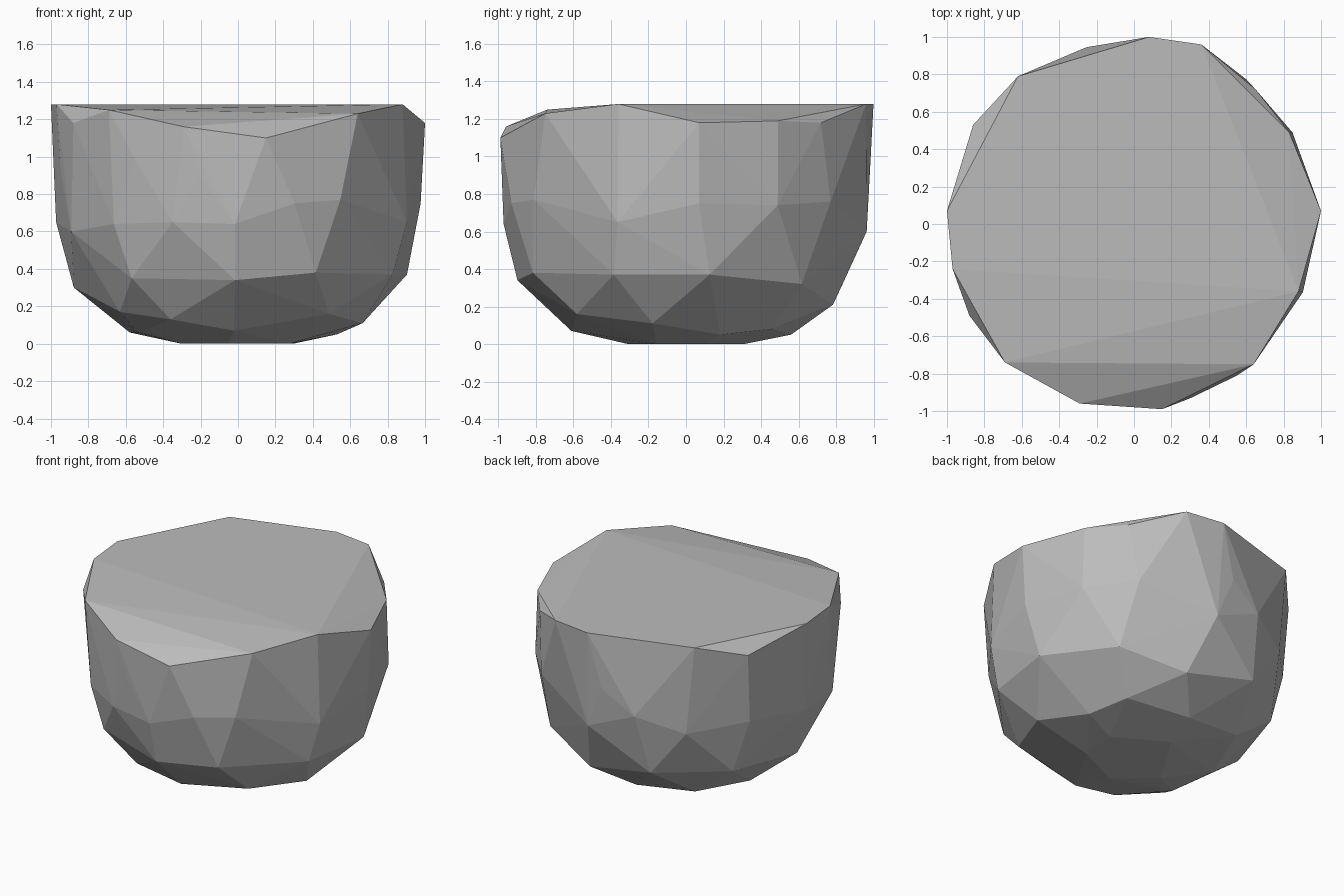
import bpy
import bmesh
from math import cos, sin, radians

default_cube = bpy.data.objects.get("Cube")
if default_cube:
    bpy.data.objects.remove(default_cube, do_unlink=True)


def flat_material(name, value):
    material = bpy.data.materials.new(name)
    material.use_nodes = True
    colour = (value, value, value, 1)
    material.diffuse_color = colour
    shader = material.node_tree.nodes["Principled BSDF"]
    shader.inputs["Base Color"].default_value = colour
    return material


# Chipped rim around the broken top, in hundredths of a unit
rim = [
    (-100, 7, 128), (-97, -24, 128), (-88, -49, 118), (-69, -74, 125),
    (-29, -96, 116), (15, -99, 110), (64, -75, 123), (88, -36, 128),
    (100, 7, 118), (83, 49, 119), (65, 72, 118), (36, 96, 128),
    (8, 100, 128), (-62, 79, 128), (-86, 53, 119),
]

# Corners of the rounded body: compass heading in degrees, height in hundredths
shoulder = [(258, 90), (236, 98), (194, 95), (91, 90)]
belly = [
    (269, 64), (288, 75), (304, 77), (338, 65), (4, 75), (30, 74), (52, 76),
    (84, 60), (105, 75), (125, 65), (150, 70), (177, 65), (203, 60),
    (227, 64), (249, 65),
]
lower = [
    (269, 34), (297, 38), (335, 37), (8, 37), (44, 32), (75, 21),
    (110, 32), (145, 32), (180, 30), (215, 17), (231, 35),
]
base = [
    (310, 16), (345, 11), (19, 5), (46, 8), (90, 5), (130, 10), (170, 6),
    (205, 6), (240, 13), (268, 7),
]
foot = [(heading, 0) for heading in (20, 100, 196, 260, 330)]


def body_corner(heading, height):
    """Place a corner on a blunt, rounded bowl profile."""
    z = height / 100
    depth = max(0, 1 - (z + 0.01) / 0.9)
    radius = 0.98 * (1 - depth ** 3) ** (1 / 3)
    angle = radians(heading)
    return radius * cos(angle), radius * sin(angle), z


# Faceted boulder wrapped tightly around all its corners
bm = bmesh.new()
for corner in rim:
    bm.verts.new([value / 100 for value in corner])
for ring in (shoulder, belly, lower, base, foot):
    for heading, height in ring:
        bm.verts.new(body_corner(heading, height))
hull = bmesh.ops.convex_hull(bm, input=bm.verts[:])
unused = [v for v in bm.verts if not v.link_faces]
bmesh.ops.delete(bm, geom=unused, context="VERTS")
bmesh.ops.recalc_face_normals(bm, faces=bm.faces[:])
bmesh.ops.dissolve_limit(bm, angle_limit=radians(1), verts=bm.verts[:],
                         edges=bm.edges[:])

mesh = bpy.data.meshes.new("boulder")
bm.to_mesh(mesh)
bm.free()
mesh.materials.append(flat_material("stone grey", 0.5))
boulder = bpy.data.objects.new("boulder", mesh)
bpy.context.collection.objects.link(boulder)
